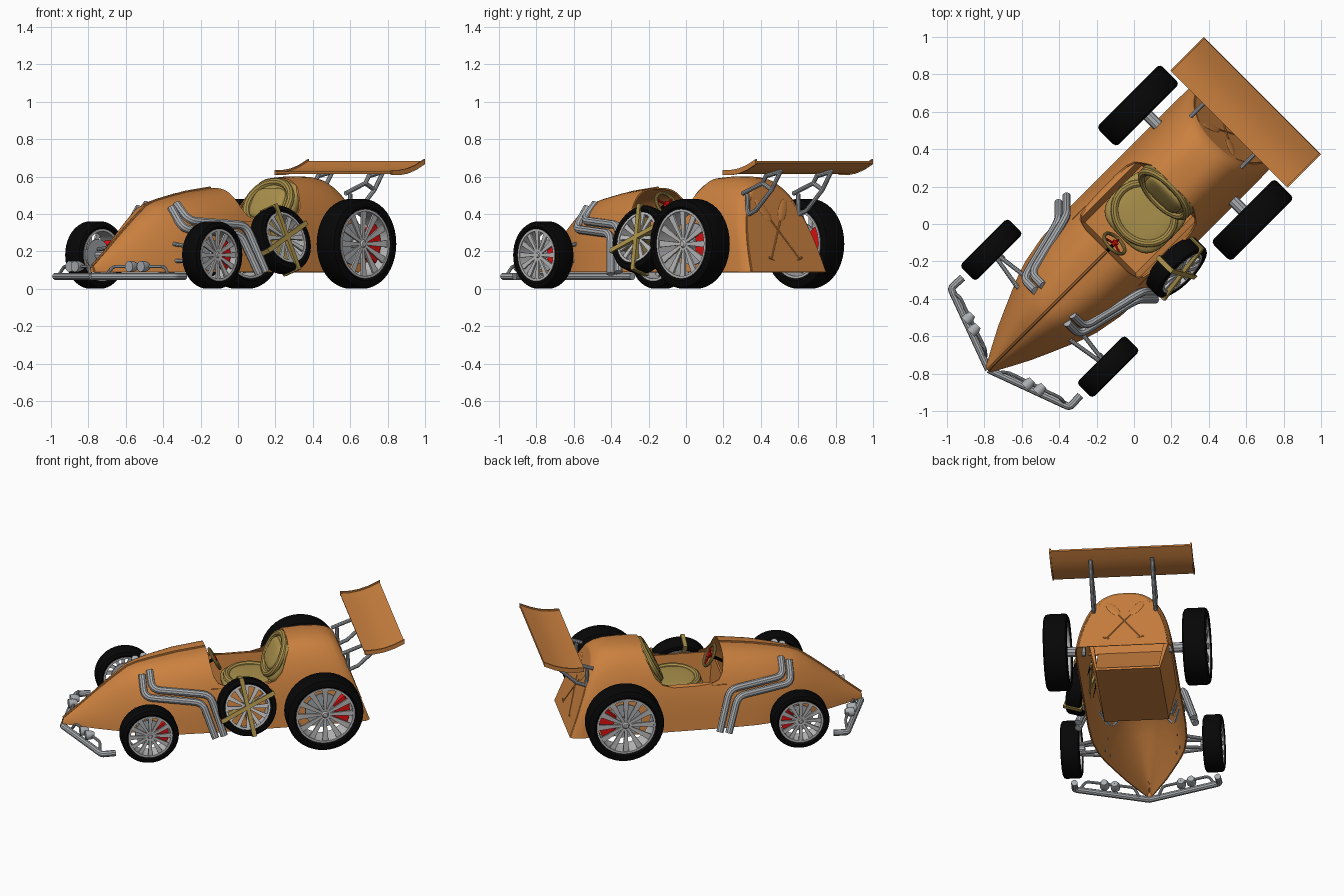
import bpy, bmesh, math
from mathutils import Matrix, Vector

if "Cube" in bpy.data.objects:
    bpy.data.objects.remove(bpy.data.objects["Cube"])

# Built with +x to the rear and y across, then turned 45 degrees at the end
def mat(name, r, g, b):
    m = bpy.data.materials.new(name)
    m.diffuse_color = (r, g, b, 1)
    m.use_nodes = True
    m.node_tree.nodes["Principled BSDF"].inputs["Base Color"].default_value = m.diffuse_color
    return m

ORANGE = mat("orange paint", 0.60, 0.22, 0.05)
BLACK = mat("black rubber", 0.002, 0.002, 0.002)
STEEL = mat("steel grey", 0.40, 0.42, 0.44)
SILVER = mat("silver rim", 0.52, 0.52, 0.52)
GOLD = mat("khaki leather", 0.40, 0.28, 0.07)
RED = mat("brake red", 0.80, 0.005, 0.005)

def finish(name, me, m, angle=35):
    me.materials.clear()
    me.materials.append(m)
    me.shade_smooth()
    me.set_sharp_from_angle(angle=math.radians(angle))
    o = bpy.data.objects.new(name, me)
    bpy.context.collection.objects.link(o)
    return o

def from_bm(name, bm, m, M=None, recalc=True, angle=35):
    if M is not None:
        bm.transform(M)
    if recalc:
        bmesh.ops.recalc_face_normals(bm, faces=bm.faces)
    me = bpy.data.meshes.new(name)
    bm.to_mesh(me)
    bm.free()
    return finish(name, me, m, angle)

def bake(o):
    dg = bpy.context.evaluated_depsgraph_get()
    dg.update()
    me = bpy.data.meshes.new_from_object(o.evaluated_get(dg))
    bpy.data.objects.remove(o)
    return me

def rounded(pts, d):
    out = [Vector(pts[0])]
    for a, b, c in zip(pts, pts[1:], pts[2:]):
        a, b, c = Vector(a), Vector(b), Vector(c)
        p, q = b + (a - b).normalized() * d, b + (c - b).normalized() * d
        out += [p.lerp(b, k / 4).lerp(b.lerp(q, k / 4), k / 4) for k in range(5)]
    return out + [Vector(pts[-1])]

def tube(name, paths, r, m, bend=0.0, cyclic=False):
    cu = bpy.data.curves.new(name, 'CURVE')
    cu.dimensions, cu.bevel_depth, cu.bevel_resolution = '3D', r, 3
    cu.use_fill_caps = True
    for pts in paths:
        if bend and len(pts) > 2:
            pts = rounded(pts, bend)
        sp = cu.splines.new('POLY')
        sp.points.add(len(pts) - 1)
        sp.use_cyclic_u = cyclic
        for p, c in zip(sp.points, pts):
            p.co = (*c, 1)
    o = bpy.data.objects.new(name, cu)
    bpy.context.collection.objects.link(o)
    return finish(name, bake(o), m)

def both(paths):
    return paths + [[(x, -y, z) for x, y, z in p] for p in paths]

def lathe(name, prof, m, M, a0=0.0, a1=360.0, n=40):
    # closed (radius, axial) profile turned about local z
    bm, full = bmesh.new(), a1 - a0 >= 360
    rings = []
    for i in range(n if full else n + 1):
        a = math.radians(a0 + (a1 - a0) * i / n)
        rings.append([bm.verts.new((r * math.cos(a), r * math.sin(a), h)) for r, h in prof])
    k = len(prof)
    for i in range(n):
        A, B = rings[i], rings[(i + 1) % len(rings)]
        for j in range(k):
            bm.faces.new((A[j], A[(j + 1) % k], B[(j + 1) % k], B[j]))
    if not full:
        bm.faces.new(rings[0])
        bm.faces.new(rings[-1])
    return from_bm(name, bm, m, M)

def solid(name, A, B, m):
    # closed solid between two matching outlines
    bm = bmesh.new()
    A, B = [bm.verts.new(p) for p in A], [bm.verts.new(p) for p in B]
    bm.faces.new(A)
    bm.faces.new(B)
    for i in range(len(A)):
        j = (i + 1) % len(A)
        bm.faces.new((A[i], A[j], B[j], B[i]))
    return from_bm(name, bm, m)

def prism(name, pts, y0, y1, m):
    return solid(name, [(x, y0, z) for x, z in pts], [(x, y1, z) for x, z in pts], m)

def pad(name, half, m, M, e=0.6):
    bm = bmesh.new()
    bmesh.ops.create_uvsphere(bm, u_segments=32, v_segments=20, radius=1)
    for v in bm.verts:
        v.co = [math.copysign(abs(c) ** e, c) * h for c, h in zip(v.co, half)]
    return from_bm(name, bm, m, M, angle=60)

T, R = Matrix.Translation, Matrix.Rotation

# Body shell: arched sections (x, half width, top z, squareness)
secs = [(-1.10, .02, .125, 2), (-1.0, .075, .205, 2), (-.9, .127, .29, 2.1), (-.8, .172, .37, 2.3),
        (-.70, .215, .445, 2.4), (-.64, .24, .468, 2.5), (-.55, .27, .488, 2.7), (-.4, .298, .517, 2.9),
        (-.21, .307, .54, 3.0), (0, .307, .565, 3.1), (.25, .307, .59, 3.0), (.4, .307, .602, 2.9),
        (.5, .307, .60, 2.8), (.555, .305, .59, 2.7), (.59, .298, .572, 2.7), (.61, .284, .55, 2.6)]
bm, rings, N = bmesh.new(), [], 32
for x, b, zt, n in secs:
    k = .165 * max(0, min(1, (x - .2) / .38))
    ring = []
    for i in range(N + 1):
        a = math.pi * i / N
        c, s = math.cos(a), max(0, math.sin(a))
        f = s ** (2 / n) if 0 < i < N else 0
        y = math.copysign(abs(c) ** (2 / n), c) * b * (1 - .2 * f)
        ring.append(bm.verts.new((x + k * (1 - f), y, .09 + (zt - .09) * f)))
    rings.append(ring)
for A, B in zip(rings, rings[1:]):
    for i in range(N):
        bm.faces.new((A[i], B[i], B[i + 1], A[i + 1]))
bm.faces.new(rings[-1])
bm.faces.new(rings[0][::-1])
bm.normal_update()
if sum(f.normal.z for f in bm.faces) < 0:
    bmesh.ops.reverse_faces(bm, faces=bm.faces)
shell = from_bm("shell", bm, ORANGE, recalc=False)
so = shell.modifiers.new("thick", 'SOLIDIFY')
so.thickness, so.offset = .009, -1
cut = prism("cockpit_cutter", [(-.21, .8), (-.205, .5), (-.19, .43), (-.165, .39), (-.12, .372), (-.04, .365),
            (.12, .365), (.19, .385), (.235, .43), (.265, .5), (.29, .55), (.31, .8)], -.5, .5, ORANGE)
bo = shell.modifiers.new("cockpit", 'BOOLEAN')
bo.operation, bo.object, bo.solver = 'DIFFERENCE', cut, 'EXACT'
finish("body_shell", bake(shell), ORANGE)
bpy.data.objects.remove(cut)

# Hood ridge bead
tube("hood_ridge", [[(x, 0, z) for x, b, z, n in secs[:9]]], .008, ORANGE)

# Cockpit tub flaring out to the sills, bulkhead behind the seat
W, V = .2, .252
prism("tub_floor", [(-.19, .11), (.45, .11), (.45, .125), (-.19, .125)], -W, W, ORANGE)
solid("tub_front", [(-.19, -W, .11), (-.19, W, .11), (-.215, V, .362), (-.215, -V, .362)],
      [(-.178, -W, .11), (-.178, W, .11), (-.203, V, .362), (-.203, -V, .362)], ORANGE)
for s in (-1, 1):
    solid("tub_side", [(-.19, s * W, .11), (.45, s * W, .11), (.36, s * V, .362), (-.215, s * V, .362)],
          [(-.19, s * (W - .01), .11), (.45, s * (W - .01), .11), (.36, s * (V - .03), .37), (-.215, s * (V - .03), .37)], ORANGE)
arch = []
for i in range(11):
    z = .33 + .024 * i
    f = (z - .09) / .5
    arch.append((.25 + (z - .33) * .35, .3 * (1 - .2 * f) * (1 - f ** 3) ** (1 / 3), z))
arch += [(x, -y, z) for x, y, z in arch[::-1]]
solid("seat_bulkhead", arch, [(x + .012, y, z) for x, y, z in arch], ORANGE)
prism("tub_back", [(.26, .33), (.27, .33), (.45, .12), (.44, .12)], -W, W, ORANGE)

# Seat
MB = T((.26, 0, .44)) @ R(math.radians(27), 4, 'Y')
pad("seat_back", (.045, .18, .155), GOLD, MB)
pad("seat_back_pad", (.03, .12, .09), GOLD, MB @ T((-.035, 0, 0)))
pad("seat_cushion", (.19, .195, .05), GOLD, T((.09, 0, .28)))
circ = [2 * math.pi * i / 40 for i in range(40)]
tube("seat_rim", [[MB @ Vector((-.035, .158 * math.cos(a), .13 * math.sin(a))) for a in circ]], .022, GOLD, cyclic=True)
tube("cushion_rim", [[(.08 + .15 * math.cos(a), .17 * math.sin(a), .315) for a in circ]], .022, GOLD, cyclic=True)

# Steering wheel
MS = T((-.148, 0, .45)) @ R(math.radians(62), 4, 'Y')
tube("steering_ring", [[MS @ Vector((.07 * math.cos(a), .07 * math.sin(a), 0)) for a in circ]], .01, GOLD, cyclic=True)
tube("steering_spokes", [[MS @ Vector((0, 0, 0)), MS @ Vector((.064 * math.cos(a), .064 * math.sin(a), 0))]
     for a in (0, 2.1, 4.2)], .006, RED)
tube("steering_hub", [[MS @ Vector((0, 0, -.006)), MS @ Vector((0, 0, .012))]], .018, RED)
tube("steering_column", [[MS @ Vector((0, 0, -.005)), MS @ Vector((0, 0, -.15))]], .01, BLACK)

# Wheels
def wheel(name, M, r, width, brake=True):
    h, q = width / 2, .76 * r
    lathe(name + "_tyre", [(q, -h * .8), (q + .015, -h), (r - .02, -h), (r - .005, -h * .88), (r, -h * .7), (r, h * .7),
          (r - .005, h * .88), (r - .02, h), (q + .015, h), (q, h * .8)], BLACK, M)
    lathe(name + "_rim", [(q + .003, -h * .9), (q + .003, h * .9), (q - .01, h * .9), (q - .01, -h * .9)], SILVER, M)
    bm = bmesh.new()
    for i in range(12):
        RZ = R(2 * math.pi * i / 12, 4, 'Z')
        vs = bmesh.ops.create_cube(bm, size=1)['verts']
        for v in vs:
            out = v.co.x > 0
            v.co = RZ @ Vector((q - .004 if out else .01, v.co.y * (.21 * q if out else .012),
                                h * (.72 if out else .6) + v.co.z * .012))
    from_bm(name + "_spokes", bm, SILVER, M)
    lathe(name + "_hub", [(.001, -.2 * h), (.1 * r, -.2 * h), (.1 * r, h * .66), (.06 * r, h * .8), (.001, h * .8)], SILVER, M)
    if brake:
        lathe(name + "_disc", [(.001, -.35 * h), (.62 * q, -.35 * h), (.62 * q, -.2 * h), (.001, -.2 * h)], STEEL, M)
        lathe(name + "_caliper", [(.38 * q, -.45 * h), (.88 * q, -.45 * h), (.88 * q, .3 * h), (.38 * q, .3 * h)],
              RED, M, -40, 40, 10)

for s, side in ((1, "left"), (-1, "right")):
    RX = R(-math.pi / 2 * s, 4, 'X')
    wheel("rear_" + side, T((.463, .433 * s, .241)) @ RX, .24, .15)
    wheel("front_" + side, T((-.637, .442 * s, .181)) @ RX, .18, .12)
MSP = T((-.003, -.325, .262)) @ R(math.radians(72), 4, 'X')
wheel("spare", MSP, .182, .105, False)
bm = bmesh.new()
for a in (25, 100):
    bmesh.ops.create_cube(bm, size=1, matrix=R(math.radians(a), 4, 'Z') @ Matrix.Diagonal((.376, .026, .117, 1)))
from_bm("spare_straps", bm, GOLD, MSP)

# Axles and suspension
tube("rear_axle", both([[(.463, .26, .241), (.463, .42, .241)]]), .032, STEEL)
tube("front_arms", both([[(-.68, .195, .24), (-.645, .41, .21)], [(-.61, .215, .24), (-.635, .41, .21)],
     [(-.68, .205, .15), (-.645, .41, .15)], [(-.61, .23, .15), (-.635, .41, .15)]]), .011, STEEL)
tube("front_axle_stub", both([[(-.637, .36, .181), (-.637, .43, .181)]]), .025, STEEL)

# Exhaust pipes
tube("exhausts", both([[(-.625, .12, .435), (-.625, .21, .32), (-.275, .295, .295), (-.205, .365, .08)],
     [(-.575, .11, .455), (-.575, .20, .365), (-.225, .285, .34), (-.15, .36, .09)]]), .023, STEEL, bend=.05)

# Front bumper with lamps
tube("bumper", both([[(-1.10, 0, .067), (-.935, .45, .067), (-.85, .445, .067)]]), .02, STEEL, bend=.02)
tube("bumper_upper_bar", both([[(-1.06, .06, .067), (-1.035, .09, .12), (-.935, .38, .12), (-.94, .42, .067)]]), .009, STEEL, bend=.02)
for x, y in ((-1.0, .205), (-.977, .27)):
    for s in (-1, 1):
        lathe("lamp", [(.001, -.025), (.02, -.025), (.029, 0), (.029, .03), (.001, .03)], STEEL,
              T((x, y * s, .12)) @ R(-math.pi / 2, 4, 'Y'), n=20)

# Rear wing, end plates and struts
low = [(.72, .615), (.78, .614), (.84, .622), (.90, .64), (.97, .672)]
prism("wing", low + [(x - .003, z + .012) for x, z in low[::-1]], -.435, .435, ORANGE)
for s in (-1, 1):
    prism("wing_end_plate", [(x, z - .006) for x, z in low] + [(x, z + .022) for x, z in low[::-1]], .433 * s, .443 * s, ORANGE)
    y = .192 * s
    tube("wing_strut", [[(.655, y, .395), (.72, y, .42), (.84, y, .53), (.91, y, .633)],
         [(.62, y, .51), (.77, y, .565), (.80, y, .608)], [(.66, y, .40), (.655, y, .51)],
         [(.77, y, .565), (.84, y, .53)], [(.80, y, .604), (.905, y, .626)]], .012, STEEL)

# Crossed paddles in relief on the tail
def tail(y, z):
    return Vector((.61 + .165 * (1 - (z - .09) / .46) + .001, y, z))
for s in (-1, 1):
    a, b, c = tail(-.105 * s, .16), tail(.035 * s, .365), tail(.11 * s, .475)
    tube("paddle_handle", [[a, b]], .006, ORANGE)
    tube("paddle_grip", [[a + Vector((0, -.02 * s, .008)), a + Vector((0, .02 * s, -.008))]], .006, ORANGE)
    u = (c - b).normalized()
    nrm = Vector((.46, 0, .165)).normalized()
    M = Matrix((u, nrm.cross(u), nrm)).transposed().to_4x4()
    pad("paddle_blade", (.075, .028, .006), ORANGE, T(b.lerp(c, .5)) @ M, 1.0)

# Turn the whole car to face the corner
for o in bpy.data.objects:
    o.data.transform(R(math.pi / 4, 4, 'Z'))
